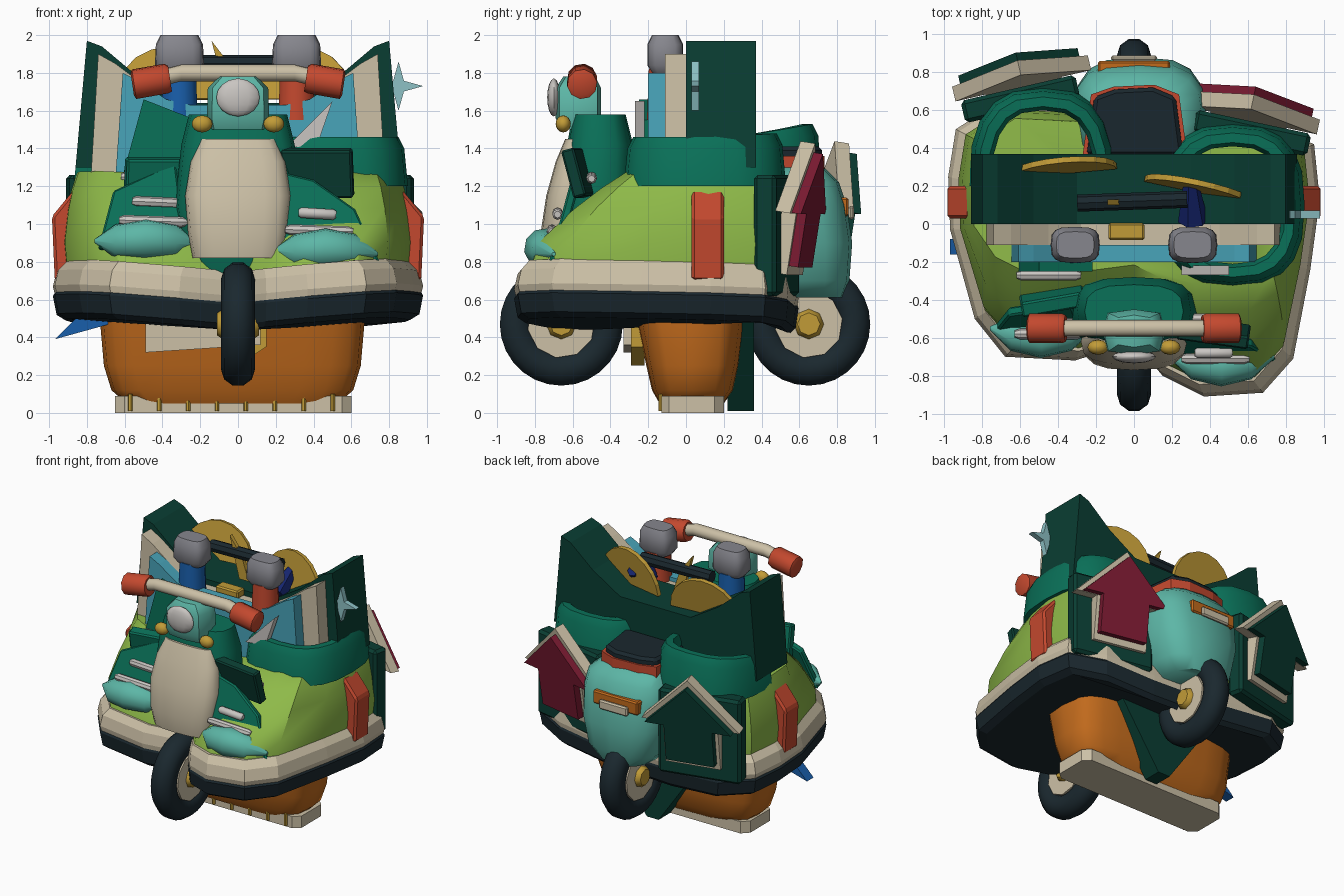
import bpy, bmesh
from math import sin, cos, pi, radians
from mathutils import Vector

if "Cube" in bpy.data.objects:
    bpy.data.objects.remove(bpy.data.objects["Cube"])

MATS = {}
HEX = dict(lime='8DB84A', teal='5DB5A5', green='127059', dark='124036', cream='CBBFA5', black='202C32',
           orange='C06A22', gold='C09A3A', red='C24A32', blue='1F5FAA', sky='4AA3B8', maroon='7A2035',
           grey='85858C', pale='8CC0C4', silver='C8C4C0', navy='1C2A70')

def mat(c):
    if c not in MATS:
        m = bpy.data.materials.new(c)
        m.diffuse_color = [(int(HEX[c][i:i+2], 16) / 255) ** 2.2 for i in (0, 2, 4)] + [1]
        m.use_nodes = True
        m.node_tree.nodes["Principled BSDF"].inputs["Base Color"].default_value = m.diffuse_color
        MATS[c] = m
    return MATS[c]

def mesh(name, verts, faces, col, loc=(0, 0, 0), rot=(0, 0, 0), smooth=None, bevel=0):
    me = bpy.data.meshes.new(name)
    me.from_pydata([tuple(v) for v in verts], [], faces)
    bm = bmesh.new(); bm.from_mesh(me)
    bmesh.ops.recalc_face_normals(bm, faces=bm.faces)
    bm.to_mesh(me); bm.free()
    ob = bpy.data.objects.new(name, me)
    bpy.context.collection.objects.link(ob)
    me.materials.append(mat(col))
    ob.location, ob.rotation_euler = loc, [radians(a) for a in rot]
    if bevel:
        b = ob.modifiers.new('bevel', 'BEVEL'); b.width = bevel; b.segments = 1
    if smooth:
        bpy.ops.object.select_all(action='DESELECT')
        bpy.context.view_layer.objects.active = ob; ob.select_set(True)
        bpy.ops.object.shade_smooth_by_angle(angle=radians(smooth))
    return ob

def loft(name, rings, col, caps=True, closed=False, **kw):
    n, m = len(rings[0]), len(rings)
    verts = [p for r in rings for p in r]
    faces = [(i*n+j, i*n+(j+1) % n, ((i+1) % m)*n+(j+1) % n, ((i+1) % m)*n+j)
             for i in range(m if closed else m-1) for j in range(n)]
    if caps and not closed:
        faces += [tuple(range(n)), tuple(range((m-1)*n, m*n))]
    return mesh(name, verts, faces, col, **kw)

def prism(name, pts, a, b, col, axis='y', **kw):
    f = (lambda p, t: (p[0], t, p[1])) if axis == 'y' else (lambda p, t: (p[0], p[1], t))
    return loft(name, [[f(p, t) for p in pts] for t in (a, b)], col, **kw)

def box(name, c, s, col, rot=(0, 0, 0), bevel=0.01):
    x, y, z = [v/2 for v in s]
    return prism(name, [(-x, -z), (x, -z), (x, z), (-x, z)], -y, y, col, loc=c, rot=rot, bevel=bevel)

def rod(name, stations, col, n=10, smooth=40):
    # stations: (point, radius) along a path
    P = [Vector(p) for p, r in stations]; d = (P[-1]-P[0]).normalized()
    u = d.orthogonal().normalized(); v = d.cross(u)
    return loft(name, [[p + (u*cos(2*pi*k/n) + v*sin(2*pi*k/n))*r for k in range(n)]
                       for p, (_, r) in zip(P, stations)], col, smooth=smooth)

def ball(name, c, s, col, n=12):
    rings = [[(s[0]*sin(t)*cos(2*pi*k/n), s[1]*sin(t)*sin(2*pi*k/n), s[2]*cos(t)) for k in range(n)]
             for t in [0.05 + (pi-0.1)*i/8 for i in range(9)]]
    return loft(name, rings, col, loc=c, smooth=50)

def body(name, levels, col, n=16, power=0.7):
    # levels: z, half width, front y, back y, centre x
    def se(a): return abs(a)**power * (1 if a > 0 else -1)
    return loft(name, [[(cx + w*se(cos(2*pi*k/n)), (f+b)/2 + (b-f)/2*se(sin(2*pi*k/n)), z) for k in range(n)]
                       for z, w, f, b, cx in levels], col, smooth=50)

# bumper hull and car body
OUT = [(-.94, .5), (-.98, .25), (-.97, -.03), (-.84, -.5), (-.68, -.7), (-.31, -.72), (0, -.62), (.15, -.8), (.37, -.91),
       (.68, -.89), (.84, -.71), (.93, -.24), (.98, .13), (.95, .42), (.7, .54), (.3, .58), (-.3, .62), (-.72, .64)]
def hull(z, s, f=1, b=1):
    return [(x*s, y*(f if y < 0 else b)*s, z + .08*(abs(x)-.65) - .03*y) for x, y in OUT]
loft('bumper_tyre', [hull(.47, .93), hull(.5, .98), hull(.6, 1), hull(.63, .98)], 'black')
loft('bumper_trim', [hull(.61, .99), hull(.65, 1), hull(.73, .98), hull(.78, .93)], 'cream')
loft('car_body', [hull(.72, .93), hull(.88, .945, .92), hull(1.05, .925, .72), hull(1.16, .9, .56), hull(1.25, .87, .4)],
     'lime', smooth=40)

# cockpit rims: the left one is only a back half, the right one a full loop
for side, cx, cy, rx, ry, lift, n in (('left', -.48, .2, .37, .5, .07, 11), ('right', .52, .1, .36, .41, .02, 20)):
    rings = []
    for k in range(n):
        a = 2*pi*k/20; c, s = cos(a), sin(a)
        ex, ey = abs(c)**.75*(1 if c > 0 else -1), abs(s)**.75*(1 if s > 0 else -1)
        top = 1.46 + lift*max(0, s)
        rings.append([(cx + ex*(rx-d), cy + ey*(ry-d), z) for d, z in
                      ((-.02, 1.2), (0, top-.06), (.03, top), (.08, top), (.1, top-.05), (.1, 1.2))])
    loft(side + '_cockpit_rim', rings, 'green', closed=n == 20, smooth=40)

# red side panels
for s in (-1, 1):
    prism('side_panel', [(s*.82, .72), (s*.97, .7), (s*.985, 1.04), (s*.87, 1.18), (s*.8, 1.15)], .03, .2, 'red', bevel=.015)

# open folding case, three layers
def mirror(half): return half + [(-x, z) for x, z in reversed(half)]
prism('case_shell', mirror([(-.86, 1.3), (-.8, 1.97), (-.72, 1.94), (-.53, 1.78), (-.3, 1.64)]), 0, .37, 'dark')
prism('case_lining', mirror([(-.78, 1.23), (-.74, 1.9), (-.65, 1.85), (-.45, 1.7), (-.28, 1.6)]), -.11, 0, 'cream')
prism('case_inner', mirror([(-.65, 1.23), (-.61, 1.8), (-.53, 1.76), (-.38, 1.66), (-.25, 1.63)]), -.2, -.11, 'sky')
prism('windscreen', [(-.62, 1.22), (-.5, 1.66), (-.22, 1.55), (-.22, 1.22)], -.25, -.2, 'green')
prism('grey_fin', [(.25, 1.4), (.5, 1.65), (.42, 1.42)], -.27, -.22, 'silver')
box('clasp', (-.04, -.04, 1.63), (.19, .09, .06), 'gold')

# gold fans, spike and dark bar in the case
fan = [(.28*cos(pi*k/10), .28*sin(pi*k/10)) for k in range(11)]
prism('left_fan', fan, -.015, .015, 'gold', loc=(-.37, .28, 1.66), rot=(-12, 0, 5))
prism('right_fan', fan, -.015, .015, 'gold', loc=(.33, .18, 1.66), rot=(-8, 0, -12))
prism('fan_spike', [(-.14, 1.97), (-.04, 1.84), (.02, 1.66), (-.06, 1.66)], .1, .13, 'gold')
rod('dark_bar', [((-.3, .11, 1.85), .045), ((.28, .13, 1.85), .045)], 'black', 8)
rod('navy_spike', [((.31, .02, 1.66), .08), ((.3, .22, 1.78), .04)], 'navy', 6)

# capped canisters
for x, c in ((-.31, 'blue'), (.31, 'red')):
    rod('canister', [((x, -.11, 1.55), .1), ((x, -.11, 1.82), .09)], c, 12)
    body('canister_cap', [(1.8, .1, -.18, -.04, x), (1.84, .13, -.205, -.015, x), (1.95, .125, -.205, -.015, x),
                          (2.0, .1, -.18, -.04, x)], 'grey', 16, .6)

# scooter front shield
body('leg_shield', [(.6, .2, -.56, -.28, 0), (.8, .29, -.64, -.28, 0), (1.1, .335, -.66, -.28, 0),
                    (1.42, .3, -.63, -.28, 0), (1.58, .26, -.6, -.32, 0)], 'green')
body('shield_panel', [(.82, .24, -.75, -.5, 0), (.95, .265, -.77, -.5, 0), (1.15, .28, -.74, -.5, 0),
                      (1.33, .25, -.69, -.5, 0), (1.45, .2, -.64, -.5, 0)], 'cream')
body('steering_head', [(1.5, .15, -.66, -.47, 0), (1.56, .165, -.69, -.45, 0), (1.72, .16, -.69, -.45, 0),
                       (1.78, .1, -.65, -.48, 0)], 'teal', 8, .5)
ball('headlight', (0, -.7, 1.67), (.115, .035, .1), 'silver')
for s in (-1, 1):
    ball('indicator', (s*.19, -.65, 1.53), (.055, .04, .045), 'gold')
    rod('grip', [((s*.36, -.55, 1.77), .07), ((s*.38, -.55, 1.77), .08), ((s*.55, -.55, 1.74), .08), ((s*.56, -.55, 1.74), .06)], 'red')
rod('handlebar', [((-.42, -.55, 1.77), .045), ((-.3, -.55, 1.8), .045), ((.3, -.55, 1.8), .045), ((.42, -.55, 1.77), .045)], 'cream')

# wheels
for nm, y in (('front', -.66), ('rear', .65)):
    rings = []
    for k in range(28):
        a = 2*pi*k/28
        rings.append([(.09*cos(t), y + (.24+.09*sin(t))*cos(a), .47 + (.24+.09*sin(t))*sin(a))
                      for t in [2*pi*j/10 for j in range(10)]])
    loft(nm + '_tyre', rings, 'black', closed=True, smooth=60)
    rod(nm + '_rim', [((-.075, y, .47), .18), ((.075, y, .47), .18)], 'cream', 10)
    rod(nm + '_hub', [((-.11, y, .47), .06), ((-.08, y, .47), .08), ((.08, y, .47), .08), ((.11, y, .47), .06)], 'gold', 8)

# scooter tail and seat
body('tail_cowl', [(.61, .2, .4, .83, .03), (.7, .29, .35, .865, .03), (.9, .34, .3, .88, .03), (1.1, .35, .3, .85, .03),
                   (1.22, .33, .3, .81, .03), (1.3, .26, .3, .73, .0)], 'teal')
seat = [(-.25, .36), (-.21, .67), (-.1, .71), (.1, .72), (.22, .67), (.26, .36)]
prism('seat', seat, 1.34, 1.41, 'black', axis='z', bevel=.02)
prism('seat_trim', [(x*1.08, y*1.02) for x, y in seat], 1.27, 1.36, 'red', axis='z')
box('tail_light', (0, .82, 1.09), (.38, .08, .1), 'orange')
box('number_plate', (0, .875, 1.06), (.24, .03, .07), 'cream')

# rear arrow signs with backing blocks
arrow = [(-.19, -.32), (.19, -.32), (.19, -.02), (.34, -.02), (0, .32), (-.34, -.02), (-.19, -.02)]
for nm, x, y, z, rz, c in (('left', -.6, .8, 1.08, 13, 'dark'), ('right', .62, .62, 1.08, -12, 'maroon')):
    kw = dict(loc=(x, y, z), rot=(-9, 0, rz))
    prism(nm + '_arrow', [(p*.95, q*.95) for p, q in arrow], 0, .06, c, **kw)
    prism(nm + '_arrow_border', [(p*1.08, q*1.1) for p, q in arrow], -.07, .01, 'cream', **kw)
    box(nm + '_arrow_block', (x, y-.14, z-.14), (.62, .12, .64), 'dark', rot=(0, 0, rz), bevel=.02)

# front fins, lenses and bars
prism('left_fin', [(-.74, -.15), (-.66, .17), (-.33, .33), (-.28, -.1)], -.05, 0, 'green', loc=(0, -.49, 1), rot=(-18, 0, 0), bevel=.01)
prism('right_fin', [(.2, -.15), (.2, .28), (.4, .23), (.62, .07), (.75, -.22)], -.05, 0, 'green', loc=(0, -.62, 1), rot=(-15, 0, 0), bevel=.01)
box('left_plate', (-.43, -.4, 1.22), (.34, .08, .26), 'green', rot=(12, 0, 10))
box('right_plate', (.42, -.57, 1.27), (.38, .07, .26), 'dark', rot=(15, 0, -8))
for x, y, z in ((-.49, -.58, .91), (.46, -.73, .86)):
    rod('lens', [((x-.27, y+.03, z), .01), ((x-.16, y, z), .09), ((x, y-.02, z+.01), .108), ((x+.16, y, z), .09),
                 ((x+.28, y+.03, z-.02), .01)], 'teal', 10)
for x, y, z, w in ((-.43, -.5, 1.12, .13), (-.45, -.58, 1.02, .18), (.42, -.68, 1.06, .1), (.43, -.71, .97, .18),
                   (-.45, -.27, 1.25, .17), (.4, -.5, 1.25, .16)):
    rod('chrome_bar', [((x-w, y, z), .018), ((x-w*.85, y, z), .028), ((x+w*.85, y, z-.01), .028), ((x+w, y, z-.01), .018)], 'silver', 8)

# lower tub, base and pins
body('tub', [(.05, .56, -.14, .2, -.03), (.12, .64, -.18, .25, -.03), (.25, .68, -.21, .28, -.03),
             (.48, .7, -.26, .31, -.03), (.62, .7, -.28, .32, -.03)], 'orange', 20, .5)
base = [(-.65, -.09), (-.6, -.13), (.55, -.13), (.6, -.09), (.6, .15), (.55, .2), (-.6, .2), (-.65, .15)]
prism('base', base, 0, .09, 'cream', axis='z')
for i in range(8):
    rod('pin', [((-.57 + .153*i, -.135, .01), .012), ((-.57 + .153*i, -.135, .1), .012)], 'gold', 6)
prism('down_pointer', [(-.4, .55), (.45, .55), (.08, .01), (-.02, .01)], .22, .36, 'dark')
prism('front_flap', [(-.49, .5), (-.49, .32), (.12, .36), (.12, .5)], -.33, -.29, 'cream')
prism('gold_flap', [(-.1, .5), (0, .25), (.15, .35), (.15, .5)], -.29, -.22, 'gold')
prism('blue_spike', [(-.97, .39), (-.86, .5), (-.68, .55), (-.68, .47)], -.16, -.08, 'blue')

# four-pointed star
star = [((.13 if k % 2 == 0 else .04)*cos(pi*k/4), (.13 if k % 2 == 0 else .04)*sin(pi*k/4)) for k in range(8)]
prism('star', star, -.02, .02, 'pale', loc=(.85, .05, 1.73))
